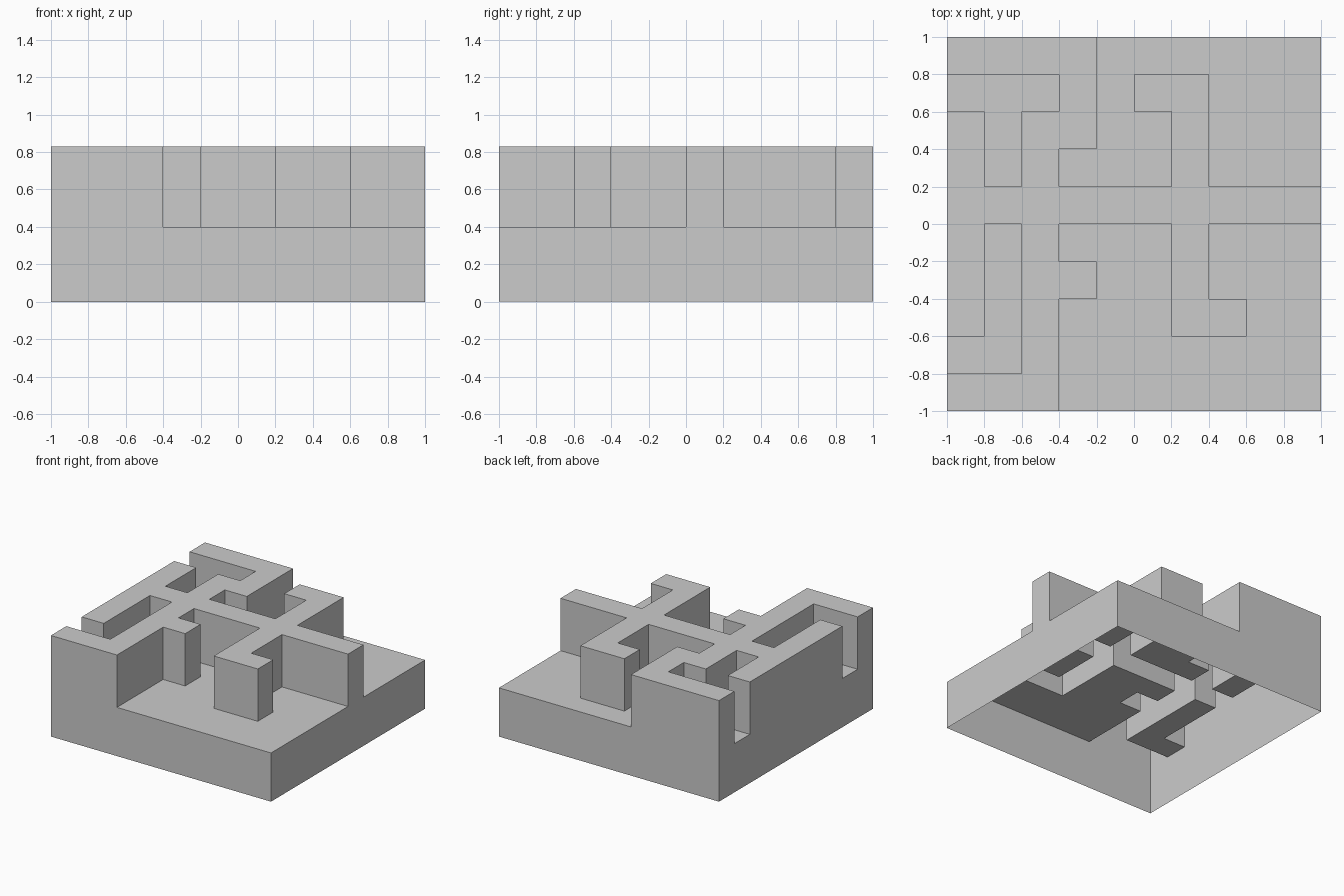
import bpy
import bmesh

if "Cube" in bpy.data.objects:
    bpy.data.objects.remove(bpy.data.objects["Cube"])

FLOOR, TOP, CELLS = 0.4, 0.83, 10

# raised walls as plan rectangles: x0, y0, x1, y1
WALLS = [
    (-1.0, 0.0, 1.0, 0.2),     # cross wall
    (-0.6, -1.0, -0.4, 0.6),   # left long wall
    (-1.0, -1.0, -0.4, -0.8),  # front left arm
    (-1.0, -0.6, -0.8, 0.6),   # left outer wall
    (-1.0, 0.8, -0.2, 1.0),    # back left arm
    (-0.4, 0.4, -0.2, 1.0),    # back left return
    (-0.4, -0.4, -0.2, -0.2),  # small stub
    (0.2, -0.6, 0.4, 0.8),     # right long wall
    (0.0, 0.6, 0.2, 0.8),      # back hook
    (0.4, -0.6, 0.6, -0.4),    # front hook
]


def is_wall(face):
    c = face.calc_center_median()
    return any(x0 < c.x < x1 and y0 < c.y < y1 for x0, y0, x1, y1 in WALLS)


def new_verts(result):
    return [g for g in result["geom"] if isinstance(g, bmesh.types.BMVert)]


bm = bmesh.new()

# floor grid
bmesh.ops.create_grid(bm, x_segments=CELLS, y_segments=CELLS, size=1.0)
for v in bm.verts:
    v.co.z = FLOOR
raised = [f for f in bm.faces if is_wall(f)]

# outer skirt, open underneath
rim = [e for e in bm.edges if e.is_boundary]
for v in new_verts(bmesh.ops.extrude_edge_only(bm, edges=rim)):
    v.co.z = 0.0

# hollow maze walls pulled up from the floor
for v in new_verts(bmesh.ops.extrude_face_region(bm, geom=raised)):
    v.co.z = TOP

# remove leftover caps under the walls
caps = [f for f in bm.faces if is_wall(f)
        and all(abs(v.co.z - FLOOR) < 1e-4 for v in f.verts)]
bmesh.ops.delete(bm, geom=caps, context="FACES")

# merge flat areas and face everything outward
bmesh.ops.recalc_face_normals(bm, faces=bm.faces[:])
bmesh.ops.dissolve_limit(bm, angle_limit=0.01, verts=bm.verts[:], edges=bm.edges[:])
if max(bm.faces, key=lambda f: f.calc_area() * abs(f.normal.z)).normal.z < 0:
    bmesh.ops.reverse_faces(bm, faces=bm.faces[:])

mesh = bpy.data.meshes.new("maze_block")
bm.to_mesh(mesh)
bm.free()
bpy.context.collection.objects.link(bpy.data.objects.new("maze_block", mesh))
